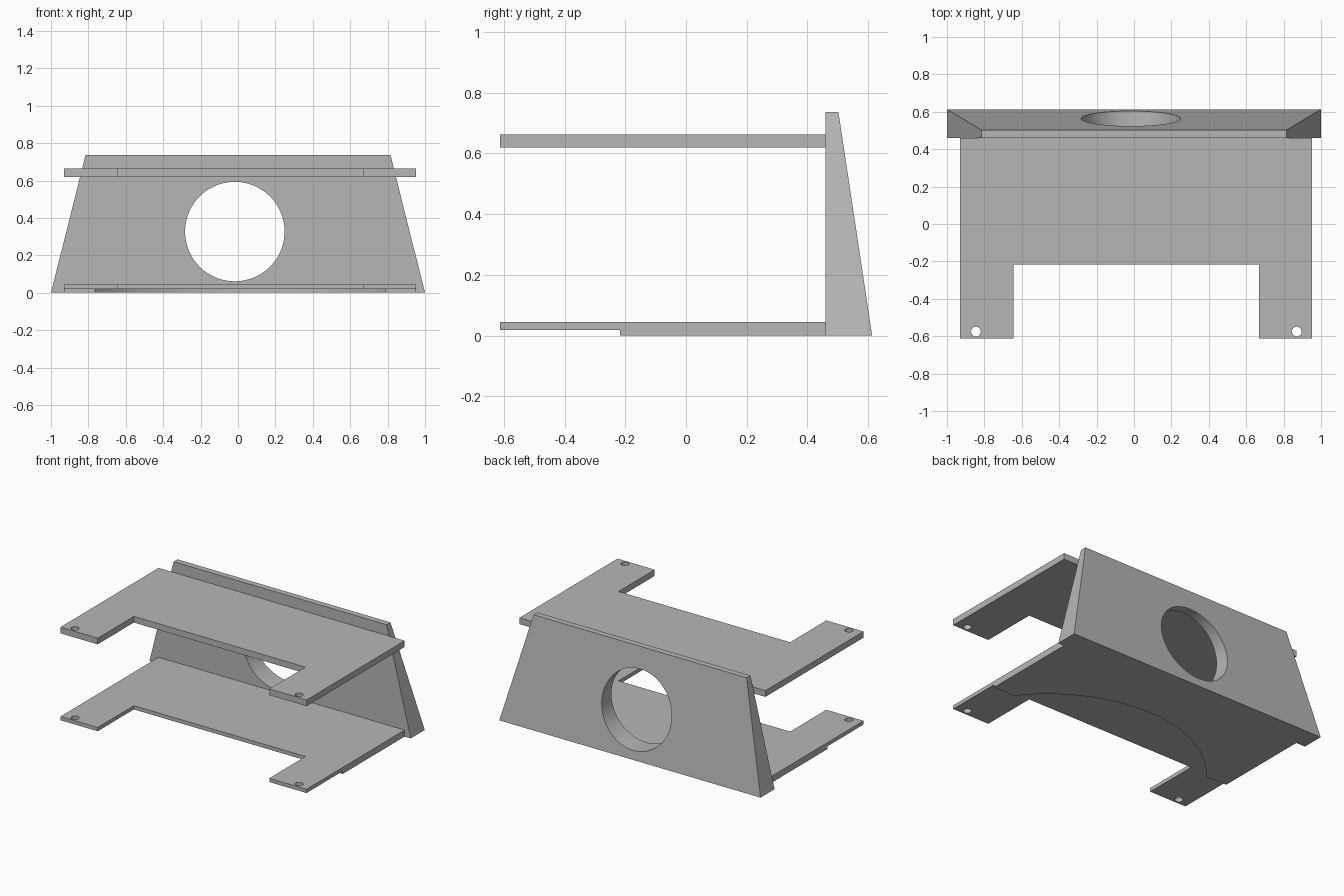
import bpy, bmesh, math
from mathutils import Matrix, Vector

cube = bpy.data.objects.get("Cube")
if cube:
    bpy.data.objects.remove(cube, do_unlink=True)

grey = bpy.data.materials.new("plain grey")
grey.use_nodes = True
colour = (0.47, 0.47, 0.47, 1)
grey.diffuse_color = colour
grey.node_tree.nodes["Principled BSDF"].inputs["Base Color"].default_value = colour


def add_object(name, bm):
    bmesh.ops.recalc_face_normals(bm, faces=bm.faces)
    mesh = bpy.data.meshes.new(name)
    bm.to_mesh(mesh)
    bm.free()
    mesh.materials.append(grey)
    obj = bpy.data.objects.new(name, mesh)
    bpy.context.collection.objects.link(obj)
    return obj


def slab(name, outline, z0, z1):
    """Extrude a plan outline upward from z0 to z1."""
    bm = bmesh.new()
    face = bm.faces.new([bm.verts.new((x, y, z0)) for x, y in outline])
    new = bmesh.ops.extrude_face_region(bm, geom=[face])["geom"]
    verts = [g for g in new if isinstance(g, bmesh.types.BMVert)]
    bmesh.ops.translate(bm, verts=verts, vec=(0, 0, z1 - z0))
    return add_object(name, bm)


def drill(obj, centre, radius, depth, axis, segments):
    """Cut a round hole through the object."""
    bm = bmesh.new()
    turn = Matrix.Rotation(math.pi / 2, 4, "X") if axis == "Y" else Matrix()
    bmesh.ops.create_cone(bm, cap_ends=True, segments=segments, radius1=radius,
                          radius2=radius, depth=depth,
                          matrix=Matrix.Translation(Vector(centre)) @ turn)
    cutter = add_object("hole_cutter", bm)
    cutter.hide_render = True
    mod = obj.modifiers.new("hole", "BOOLEAN")
    mod.operation = "DIFFERENCE"
    mod.solver = "EXACT"
    mod.object = cutter
    activate(obj)
    bpy.ops.object.modifier_apply(modifier=mod.name)
    bpy.data.objects.remove(cutter, do_unlink=True)


def activate(obj):
    bpy.ops.object.select_all(action="DESELECT")
    obj.select_set(True)
    bpy.context.view_layer.objects.active = obj


# Shared plan dimensions of the two plates
LEFT, RIGHT = 0.953, -0.93
BACK, STEP, FRONT = 0.46, -0.217, -0.612
plate_outline = [(RIGHT, BACK), (RIGHT, FRONT), (-0.645, FRONT), (-0.645, STEP),
                 (0.668, STEP), (0.668, FRONT), (LEFT, FRONT), (LEFT, BACK)]

# Upper and lower plates with two drilled arms each
parts = []
for name, z0, z1 in (("upper_plate", 0.62, 0.663), ("lower_plate", 0.019, 0.045)):
    plate = slab(name, plate_outline, z0, z1)
    for x in (-0.845, 0.87):
        drill(plate, (x, -0.575, z0), 0.026, 0.3, "Z", 32)
    parts.append(plate)

# Thick pad under the lower plate, with a shallow arched front edge
mid, half, rise = 0.012, 0.777, 0.38
radius = (half ** 2 + rise ** 2) / (2 * rise)
sweep = math.asin(half / radius)
arc = []
for i in range(41):
    a = -sweep + 2 * sweep * i / 40
    arc.append((mid + radius * math.sin(a), STEP + rise - radius * (1 - math.cos(a))))
parts.append(slab("lower_pad", [(RIGHT, BACK), (RIGHT, STEP)] + arc
                  + [(LEFT, STEP), (LEFT, BACK)], 0, 0.019))

# Tapered back wall: vertical inside, sloped outside and at both ends
bm = bmesh.new()
rings = []
for half_width, back, z in ((1.0, 0.613, 0), (0.815, 0.502, 0.737)):
    rings.append([bm.verts.new((x, y, z)) for x, y in (
        (-half_width, BACK), (half_width, BACK), (half_width, back), (-half_width, back))])
for ring in rings:
    bm.faces.new(ring)
for i in range(4):
    j = (i + 1) % 4
    bm.faces.new((rings[0][i], rings[0][j], rings[1][j], rings[1][i]))
wall = add_object("back_wall", bm)
drill(wall, (-0.017, 0.5, 0.327), 0.266, 0.6, "Y", 96)
parts.append(wall)

# Smooth round holes, keep the edges crisp
for obj in parts:
    activate(obj)
    bpy.ops.object.shade_smooth_by_angle(angle=math.radians(25))
